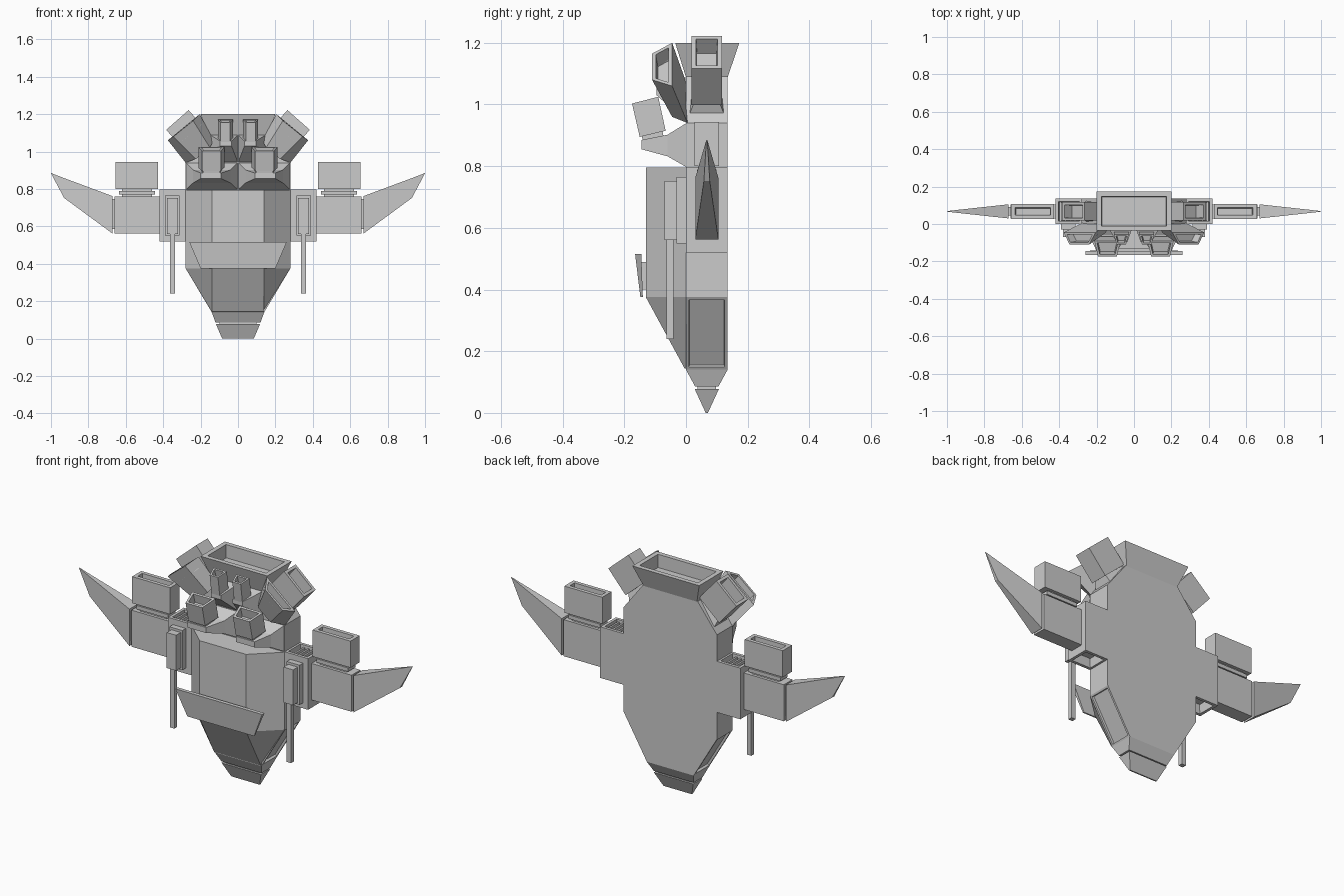
import bpy, bmesh
from mathutils import Vector

if "Cube" in bpy.data.objects:
    bpy.data.objects.remove(bpy.data.objects["Cube"])


def loft(name, rings, mirror=False, hollow=(), rim=0.015, depth=0.06, panels=None):
    """Skin equal-sized rings of points; hollow holds the caps to recess (0 start, 1 end)."""
    bm = bmesh.new()
    vs = [[bm.verts.new(p) for p in r] for r in rings]
    n = len(rings[0])
    for a, b in zip(vs, vs[1:]):
        for i in range(n):
            j = (i + 1) % n
            bm.faces.new((a[i], a[j], b[j], b[i]))
    caps = [bm.faces.new(vs[0][::-1]), bm.faces.new(vs[-1])]
    bmesh.ops.recalc_face_normals(bm, faces=bm.faces[:])
    bm.normal_update()
    for h in hollow:
        bmesh.ops.inset_individual(bm, faces=[caps[h]], thickness=rim, use_even_offset=True)
        bm.normal_update()
        bmesh.ops.inset_individual(bm, faces=[caps[h]], thickness=0.004, depth=-depth)
    if panels:
        sel = [f for f in bm.faces if panels(f)]
        bmesh.ops.inset_individual(bm, faces=sel, thickness=0.01, use_even_offset=True)
        bm.normal_update()
        bmesh.ops.inset_individual(bm, faces=sel, thickness=0.002, depth=-0.012)
    me = bpy.data.meshes.new(name)
    bm.to_mesh(me)
    bm.free()
    ob = bpy.data.objects.new(name, me)
    bpy.context.collection.objects.link(ob)
    if mirror:
        m = ob.modifiers.new("mirror", 'MIRROR')
        m.use_mirror_merge = False
    return ob


def rect(x0, x1, y0, y1, z):
    return [(x0, y0, z), (x1, y0, z), (x1, y1, z), (x0, y1, z)]


def trap(cx, w0, p, w1, q):
    """Trapezoid centred on cx: half width w0 at (y,z)=p, half width w1 at q."""
    return [(cx - w0, *p), (cx + w0, *p), (cx + w1, *q), (cx - w1, *q)]


def box(name, x0, x1, y0, y1, z0, z1, **k):
    return loft(name, [rect(x0, x1, y0, y1, z0), rect(x0, x1, y0, y1, z1)], **k)


# Main hull with recessed panels on the slanted lower sides
loft("hull", [rect(-.12, .12, .03, .105, .085), rect(-.14, .14, 0, .135, .14),
              rect(-.28, .28, 0, .135, .375), rect(-.28, .28, 0, .135, .94),
              rect(-.165, .165, 0, .135, 1.09)],
     panels=lambda f: abs(f.normal.x) > .5 and .2 < f.calc_center_median().z < .3)

# Raised front hull, faceted
loft("front_hull", [trap(0, .14, (.01, .14), .14, (-.005, .145)),
                    trap(0, .28, (.0, .375), .14, (-.13, .375)),
                    trap(0, .28, (.0, .795), .14, (-.13, .795))])

# Nose tip and its neck
loft("nose_tip", [rect(-.085, .085, .064, .071, 0), rect(-.118, .118, .028, .107, .078)])
box("nose_neck", -.1, .1, .038, .097, .07, .09)

# Front fin plate on a small mount
loft("front_fin", [trap(0, .2, (-.14, .375), .2, (-.148, .375)),
                   trap(0, .26, (-.145, .515), .26, (-.165, .515))])
box("fin_mount", -.12, .12, -.15, -.125, .4, .49)

# Large rear thruster
loft("rear_thruster", [rect(-.16, .16, 0, .135, 1.088), rect(-.2, .2, -.035, .173, 1.2)],
     hollow=(1,), rim=.025, depth=.07)

# Diagonal corner thrusters
n, t = Vector((.66, 0, .75)), Vector((.75, 0, -.66))


def diag(d, w, y0, y1):
    c = Vector((.215, 0, 1.045)) + n * d
    return [tuple(c + t * s * w + Vector((0, y, 0))) for s, y in
            ((-1, y0), (1, y0), (1, y1), (-1, y1))]


loft("corner_thruster_base", [diag(-.06, .09, .0, .135), diag(.01, .065, .028, .107)], mirror=True)
loft("corner_thruster", [diag(.008, .08, .018, .117), diag(.165, .08, .018, .117)],
     mirror=True, hollow=(1,), depth=.06)

# Flared front corner thrusters
loft("front_corner_thruster", [
    [(.28, .005, .94), (.13, .005, 1.06), (.15, -.045, 1.02), (.225, -.045, .96)],
    [(.375, -.045, 1.06), (.205, -.045, 1.2), (.24, -.11, 1.165), (.345, -.11, 1.08)]],
    mirror=True, hollow=(1,), rim=.012, depth=.05)

# Lower pair of front thrusters: faceted base, neck, tilted nozzle
loft("front_thruster_base", [
    trap(.14, .14, (.005, .942), .14, (.005, .795)),
    trap(.14, .1, (-.06, .902), .1, (-.06, .832)),
    trap(.145, .055, (-.145, .885), .055, (-.145, .855))], mirror=True)
loft("front_thruster_neck", [trap(.142, .055, (-.07, .88), .045, (-.138, .87)),
                             trap(.142, .055, (-.077, .918), .045, (-.145, .908))], mirror=True)
loft("front_thruster", [trap(.142, .07, (-.066, .915), .05, (-.15, .895)),
                        trap(.142, .07, (-.09, 1.025), .05, (-.175, 1.003))],
     mirror=True, hollow=(1,), rim=.012, depth=.05)

# Upper pair of small front thrusters
loft("small_thruster_base", [
    trap(.075, .075, (.005, 1.09), .075, (.005, .94)),
    trap(.065, .03, (-.095, 1.055), .03, (-.095, 1.03))], mirror=True)
loft("small_thruster", [trap(.068, .04, (-.04, 1.06), .025, (-.095, 1.05)),
                        trap(.068, .04, (-.055, 1.17), .025, (-.11, 1.155))],
     mirror=True, hollow=(1,), rim=.009, depth=.04)

# Side blocks, open above and below, with slats inside the top opening
box("side_block", .275, .42, 0, .135, .52, .797, mirror=True, hollow=(0, 1), rim=.016, depth=.05)
for i in range(4):
    x = .31 + i * .026
    box("vent_slat", x, x + .01, .014, .121, .745, .785, mirror=True)

# Guns: mount plate, body, barrel
box("gun_mount", .313, .39, -.03, .002, .55, .765, mirror=True)
box("gun_body", .322, .379, -.07, -.028, .56, .752, mirror=True)
box("gun_barrel", .337, .363, -.064, -.04, .24, .57, mirror=True)

# Wing blocks with top nozzle and neck
box("wing_block", .415, .66, .03, .105, .562, .76, mirror=True)
box("wing_nozzle_neck", .46, .62, .045, .09, .755, .805, mirror=True)
box("wing_nozzle_collar", .445, .635, .036, .099, .77, .79, mirror=True)
box("wing_nozzle", .427, .655, .028, .107, .8, .944, mirror=True, hollow=(1,), rim=.02, depth=.08)
box("wing_joint", .655, .678, .045, .09, .585, .745, mirror=True)

# Swept wing tips, tapering to a point
loft("wing_tip", [
    [(.672, .03, .562), (.672, .105, .562), (.672, .105, .762), (.672, .03, .762)],
    [(.93, .058, .752), (.93, .077, .752), (.93, .077, .858), (.93, .058, .858)],
    [(.998, .066, .88), (.998, .069, .88), (1, .069, .885), (1, .066, .885)]], mirror=True)
